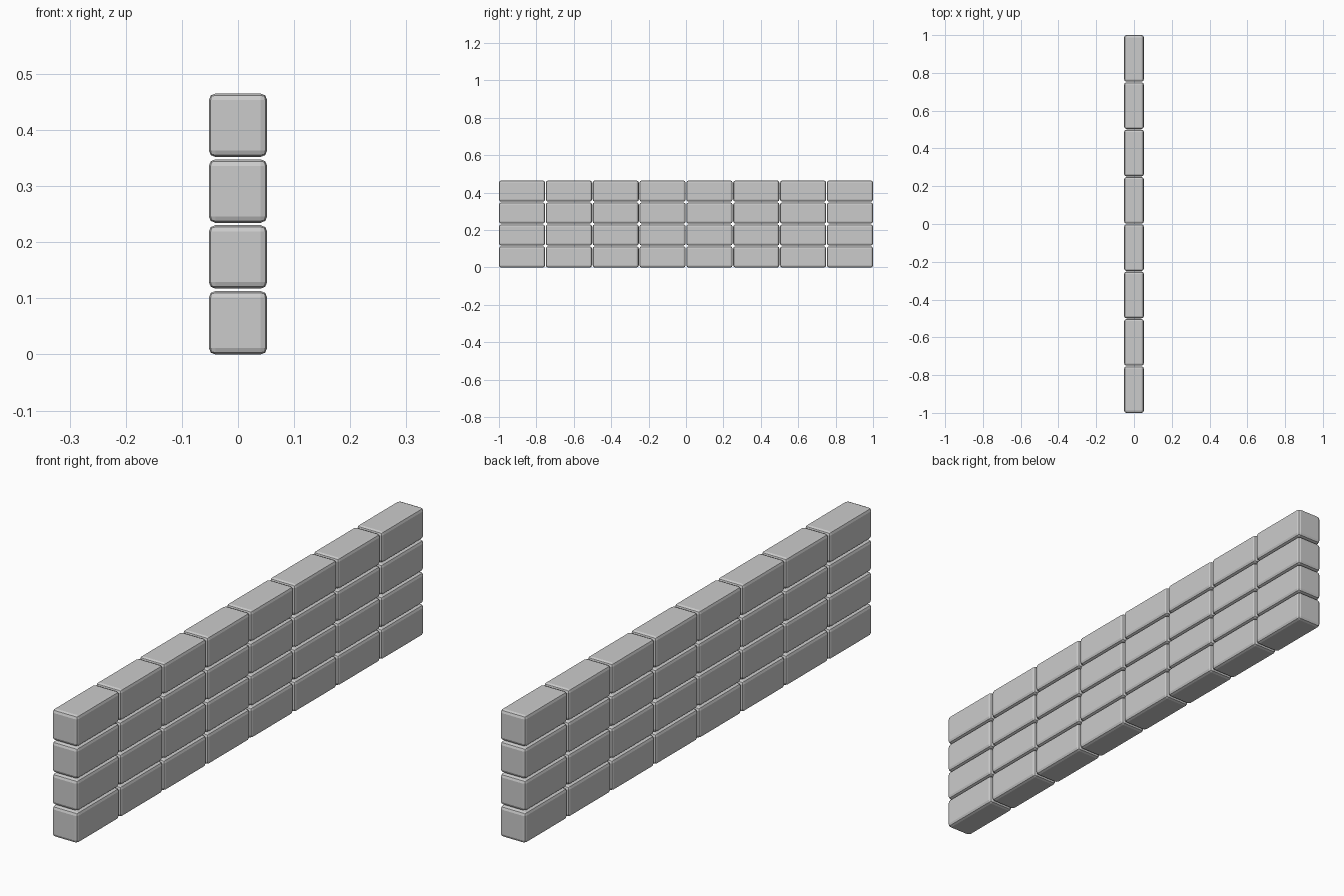
import bpy

if "Cube" in bpy.data.objects:
    bpy.data.objects.remove(bpy.data.objects["Cube"])

SIZE = (0.104, 0.2465, 0.113)      # one brick
COLS, ROWS = 8, 4
STEP_Y = (2.0 - SIZE[1]) / (COLS - 1)
STEP_Z = (0.465 - SIZE[2]) / (ROWS - 1)


def brick(col, row):
    """One block with rounded edges, placed in the wall grid."""
    y = -1 + SIZE[1] / 2 + col * STEP_Y
    z = SIZE[2] / 2 + row * STEP_Z
    bpy.ops.mesh.primitive_cube_add(size=1, location=(0, y, z))
    ob = bpy.context.object
    ob.name = f"brick_row{row + 1}_{col + 1}"
    ob.scale = SIZE
    bpy.ops.object.transform_apply(location=False, rotation=False, scale=True)
    bevel = ob.modifiers.new("rounded_edges", 'BEVEL')
    bevel.width = 0.0115
    bevel.segments = 2


# Straight stacked wall
for row in range(ROWS):
    for col in range(COLS):
        brick(col, row)
